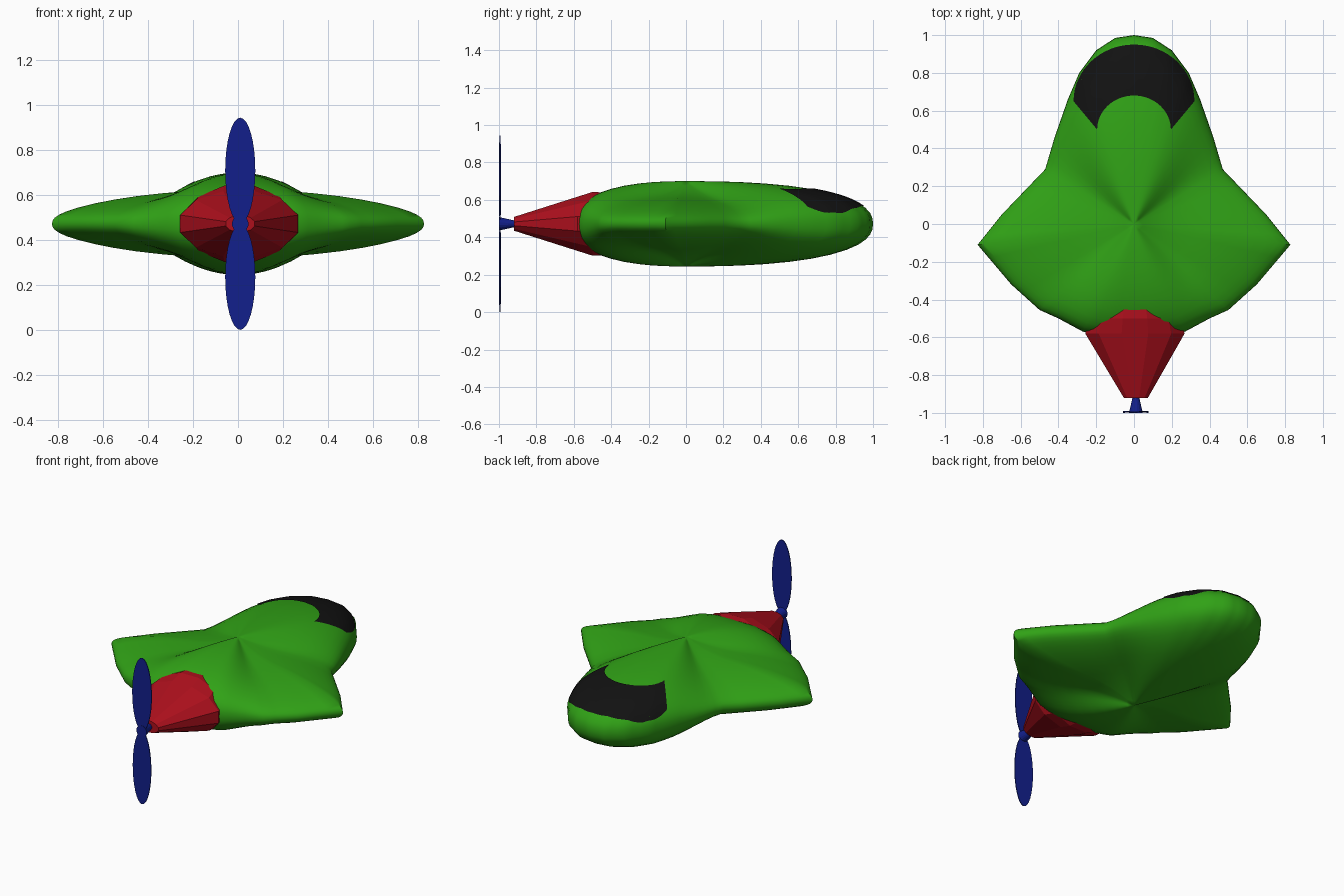
import bpy
import math

if "Cube" in bpy.data.objects:
    bpy.data.objects.remove(bpy.data.objects["Cube"])

ZC = 0.472  # height of the horizontal symmetry plane


def material(name, color):
    m = bpy.data.materials.new(name)
    m.diffuse_color = (*color, 1)
    m.use_nodes = True
    m.node_tree.nodes["Principled BSDF"].inputs["Base Color"].default_value = m.diffuse_color
    return m


GREEN = material("green", (0.03, 0.36, 0.008))
RED = material("red", (0.42, 0.005, 0.012))
BLUE = material("blue", (0.006, 0.014, 0.26))
BLACK = material("black", (0.006, 0.006, 0.006))


def make(name, verts, faces, mat, smooth=None):
    me = bpy.data.meshes.new(name)
    me.from_pydata(verts, [], faces)
    me.materials.append(mat)
    ob = bpy.data.objects.new(name, me)
    bpy.context.collection.objects.link(ob)
    bpy.ops.object.select_all(action='DESELECT')
    ob.select_set(True)
    bpy.context.view_layer.objects.active = ob
    bpy.ops.object.mode_set(mode='EDIT')
    bpy.ops.mesh.select_all(action='SELECT')
    bpy.ops.mesh.normals_make_consistent(inside=False)
    bpy.ops.object.mode_set(mode='OBJECT')
    if smooth:
        bpy.ops.object.shade_smooth_by_angle(angle=math.radians(smooth))
    return ob


# Plan outline of the body, right half from nose to tail
HALF = [(0, 1), (0.1, 0.985), (0.2, 0.92), (0.29, 0.8), (0.35, 0.66),
        (0.42, 0.46), (0.47, 0.29), (0.7, 0.05), (0.828, -0.11),
        (0.65, -0.32), (0.5, -0.455), (0.4, -0.5), (0.27, -0.57),
        (0.14, -0.595), (0, -0.6)]
LOOP = HALF + [(-x, y) for x, y in HALF[-2:0:-1]]


def rim_fraction(x, y):
    """How far (x, y) lies from the centre toward the outline, 0 to 1."""
    x = abs(x)
    for (ax, ay), (bx, by) in zip(HALF, HALF[1:]):
        ca, cb = ax * y - ay * x, x * by - y * bx
        if ca <= 1e-9 and cb <= 1e-9:
            return (x * (by - ay) - y * (bx - ax)) / (ax * by - ay * bx)
    return 0


def half_thickness(x, y, s):
    """Full in the middle, falling to thin wings, with a rounded rim."""
    w = min(1, x * x / max(x * x + y * y, 1e-9) / 0.7)
    w = w * w * (3 - 2 * w)
    k = min(1, abs(x) / 0.28)
    base = 0.228 - w * (0.078 * k * (2 - k) + 0.043 * s * s)
    return base * max(0, 1 - s ** 2.4) ** (1 / 2.4)


def body():
    pts = []
    for (ax, ay), (bx, by) in zip(LOOP, LOOP[1:] + LOOP[:1]):
        pts += [(ax + (bx - ax) * t / 3, ay + (by - ay) * t / 3) for t in range(3)]
    n = len(pts)
    steps = [0.06, 0.13, 0.2, 0.3, 0.42, 0.55, 0.67, 0.77, 0.86, 0.92, 0.96, 0.985, 0.997]
    rings = [(s, 1) for s in steps] + [(1, 0)] + [(s, -1) for s in reversed(steps)]
    verts = [(x * s, y * s, ZC + side * half_thickness(x * s, y * s, s))
             for s, side in rings for x, y in pts]
    faces = [(r * n + i, r * n + (i + 1) % n, (r + 1) * n + (i + 1) % n, (r + 1) * n + i)
             for r in range(len(rings) - 1) for i in range(n)]
    top, last = len(verts), (len(rings) - 1) * n
    verts += [(0, 0, ZC + 0.228), (0, 0, ZC - 0.228)]
    for i in range(n):
        j = (i + 1) % n
        faces += [(top, j, i), (top + 1, last + i, last + j)]
    make("body", verts, faces, GREEN, 50)


def window():
    # Curved band laid just above the nose
    n, m, verts = 32, 8, []
    for i in range(n + 1):
        a = math.pi * i / n
        c, s = math.cos(a), math.sin(a)
        for j in range(m + 1):
            t = j / m
            x = c * (0.195 + 0.125 * t)
            y = 0.5 + 0.15 * t + s * (0.18 + 0.12 * t)
            verts.append((x, y, ZC + 0.005 + half_thickness(x, y, rim_fraction(x, y))))
    w = m + 1
    faces = [(i * w + j, i * w + j + 1, (i + 1) * w + j + 1, (i + 1) * w + j)
             for i in range(n) for j in range(m)]
    ob = make("nose_window", verts, faces, BLACK, 50)
    if ob.data.polygons[0].normal.z < 0:
        ob.data.flip_normals()


def loft(name, sections, sides, mat):
    # Elliptical sections (y, half width, half height, x centre) along y
    verts, faces = [], []
    for y, rx, rz, cx in sections:
        for i in range(sides):
            a = 2 * math.pi * (i + 0.5) / sides
            verts.append((cx + rx * math.cos(a), y, ZC + rz * math.sin(a)))
    for r in range(len(sections) - 1):
        for i in range(sides):
            j = (i + 1) % sides
            faces.append((r * sides + i, r * sides + j, (r + 1) * sides + j, (r + 1) * sides + i))
    faces.append(tuple(range(sides)))
    faces.append(tuple(range(len(verts) - sides, len(verts))))
    make(name, verts, faces, mat)


def blade(name, up):
    # Thin elliptical blade with a slight pitch
    n, verts = 32, []
    for y in (-0.997, -0.992):
        for i in range(n):
            a = 2 * math.pi * i / n
            x = 0.067 * math.cos(a)
            verts.append((0.01 + x, y + 0.04 * x * up,
                          ZC + up * (0.237 + 0.235 * math.sin(a))))
    faces = [tuple(range(n)), tuple(range(n, 2 * n))]
    faces += [(i, (i + 1) % n, n + (i + 1) % n, n + i) for i in range(n)]
    make(name, verts, faces, BLUE)


body()
window()
loft("tail_cone", [(-0.40, 0.21, 0.172, 0.005), (-0.50, 0.25, 0.176, 0.005),
                   (-0.58, 0.272, 0.150, 0.005), (-0.92, 0.066, 0.038, 0.01)], 12, RED)
loft("propeller_hub", [(-0.90, 0.014, 0.014, 0.01), (-1.0, 0.037, 0.037, 0.01)], 16, BLUE)
blade("propeller_blade_upper", 1)
blade("propeller_blade_lower", -1)
